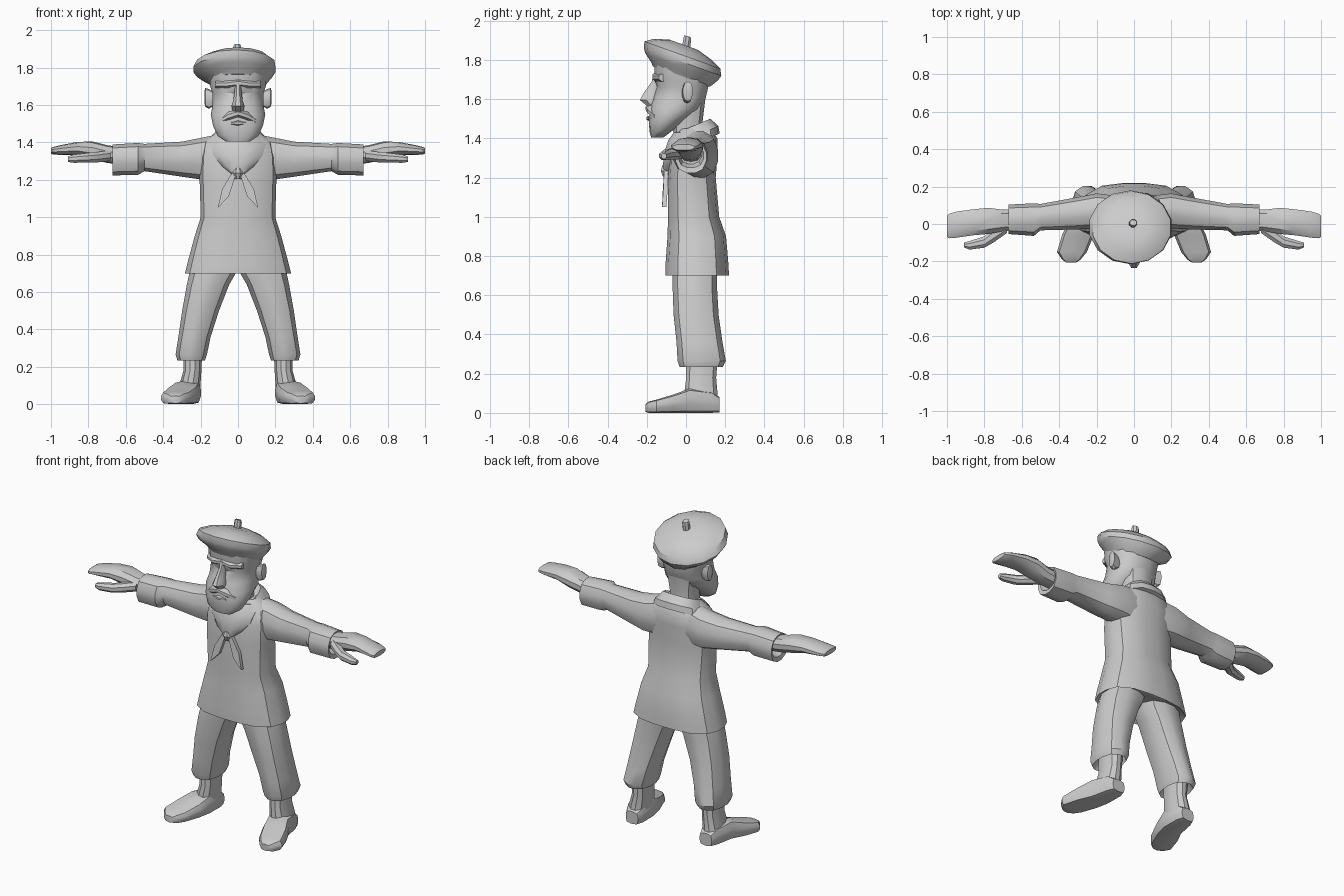
import bpy, bmesh, math

clay = bpy.data.materials.new("plain grey")
clay.diffuse_color = (0.6, 0.6, 0.6, 1)


def finish(name, bm, mirror=False, angle=35):
    bmesh.ops.recalc_face_normals(bm, faces=bm.faces[:])
    me = bpy.data.meshes.new(name)
    bm.to_mesh(me)
    bm.free()
    me.materials.append(clay)
    ob = bpy.data.objects.new(name, me)
    bpy.context.collection.objects.link(ob)
    if mirror:
        ob.modifiers.new("mirror", 'MIRROR').use_clip = False
    bpy.ops.object.select_all(action='DESELECT')
    ob.select_set(True)
    bpy.context.view_layer.objects.active = ob
    bpy.ops.object.shade_smooth_by_angle(angle=math.radians(angle))
    return ob


def loft(name, rings, axis='Z', n=12, p=2.5, slope=0, mirror=False, angle=35):
    """Skin superellipse rings: (position, min u, max u, min v, max v).
    u, v are x, y for axis Z; y, z for axis X; x, z for axis Y."""
    bm = bmesh.new()
    loops = []
    for t, u0, u1, v0, v1 in rings:
        loop = []
        for i in range(n):
            a = 2 * math.pi * (i + 0.5) / n
            c, s = math.cos(a), math.sin(a)
            r = (abs(c) ** p + abs(s) ** p) ** (-1 / p)
            u = (u0 + u1) / 2 + (u1 - u0) / 2 * c * r
            dv = (v1 - v0) / 2 * s * r
            v, w = (v0 + v1) / 2 + dv, t + slope * dv
            co = {'Z': (u, v, w), 'X': (w, u, v), 'Y': (u, w, v)}[axis]
            loop.append(bm.verts.new(co))
        loops.append(loop)
    for a, b in zip(loops, loops[1:]):
        for i in range(n):
            j = (i + 1) % n
            bm.faces.new((a[i], a[j], b[j], b[i]))
    bm.faces.new(loops[0])
    bm.faces.new(loops[-1])
    return finish(name, bm, mirror, angle)


def plate(name, front, thick, mirror=False):
    """Polygon of 3D points, thickened toward +y."""
    bm = bmesh.new()
    f = bm.faces.new([bm.verts.new(p) for p in front])
    ext = bmesh.ops.extrude_face_region(bm, geom=[f])
    for v in ext["geom"]:
        if isinstance(v, bmesh.types.BMVert):
            v.co.y += thick
    bm.faces.ensure_lookup_table()
    return finish(name, bm, mirror, 25)


# jacket with flared hem
loft("jacket", [
    (0.73, -0.24, 0.24, -0.07, 0.18),
    (0.70, -0.285, 0.285, -0.105, 0.22),
    (0.76, -0.27, 0.27, -0.105, 0.217),
    (0.90, -0.232, 0.232, -0.095, 0.205),
    (1.00, -0.200, 0.200, -0.092, 0.170),
    (1.20, -0.206, 0.206, -0.092, 0.152),
    (1.32, -0.205, 0.205, -0.085, 0.162),
    (1.40, -0.185, 0.185, -0.065, 0.160),
    (1.45, -0.120, 0.120, -0.030, 0.130)], n=16, p=2.8)

# sleeves with turned cuffs
loft("sleeve", [
    (0.08, -0.03, 0.15, 1.20, 1.45),
    (0.20, -0.025, 0.165, 1.20, 1.425),
    (0.30, -0.03, 0.145, 1.215, 1.405),
    (0.50, -0.035, 0.108, 1.245, 1.393),
    (0.535, -0.065, 0.112, 1.225, 1.398),
    (0.67, -0.055, 0.105, 1.222, 1.390),
    (0.665, -0.04, 0.09, 1.25, 1.375),
    (0.62, -0.03, 0.08, 1.27, 1.37)], 'X', mirror=True)

# hands
loft("hand", [
    (0.60, -0.03, 0.08, 1.28, 1.37),
    (0.70, -0.04, 0.078, 1.29, 1.385),
    (0.78, -0.055, 0.088, 1.31, 1.405),
    (0.86, -0.062, 0.080, 1.33, 1.402),
    (0.95, -0.075, 0.068, 1.333, 1.385),
    (0.99, -0.078, 0.055, 1.335, 1.375),
    (1.00, -0.070, 0.045, 1.34, 1.37)], 'X', n=10, mirror=True)
loft("thumb", [
    (0.68, -0.05, 0.02, 1.30, 1.36),
    (0.75, -0.10, -0.02, 1.292, 1.35),
    (0.80, -0.128, -0.065, 1.29, 1.345),
    (0.88, -0.138, -0.09, 1.29, 1.335),
    (0.91, -0.125, -0.10, 1.295, 1.325)], 'X', n=8, mirror=True)

# trousers
loft("trouser_leg", [
    (0.28, 0.19, 0.29, -0.01, 0.17),
    (0.235, 0.175, 0.325, -0.035, 0.19),
    (0.265, 0.165, 0.335, -0.045, 0.205),
    (0.36, 0.145, 0.320, -0.05, 0.188),
    (0.50, 0.100, 0.300, -0.065, 0.168),
    (0.64, 0.045, 0.275, -0.07, 0.160),
    (0.70, 0.010, 0.262, -0.07, 0.160),
    (0.78, -0.01, 0.24, -0.07, 0.160)], mirror=True)

# boots
loft("ankle", [
    (0.03, 0.205, 0.315, -0.01, 0.168),
    (0.10, 0.200, 0.315, -0.01, 0.162),
    (0.18, 0.195, 0.292, 0.0, 0.155),
    (0.30, 0.19, 0.295, 0.0, 0.165)], mirror=True)
loft("foot", [
    (0.172, 0.215, 0.300, 0.003, 0.08),
    (0.13, 0.200, 0.320, 0.0, 0.11),
    (0.02, 0.198, 0.345, 0.0, 0.125),
    (-0.06, 0.215, 0.385, 0.0, 0.095),
    (-0.15, 0.252, 0.412, 0.0, 0.068),
    (-0.19, 0.285, 0.385, 0.0, 0.058),
    (-0.207, 0.31, 0.36, 0.005, 0.045)], 'Y', p=4, mirror=True)

# head, neck and bearded jaw
loft("neck", [
    (1.36, -0.09, 0.09, -0.06, 0.10),
    (1.48, -0.085, 0.085, -0.07, 0.085),
    (1.60, -0.10, 0.10, -0.07, 0.10)])
loft("head", [
    (1.405, -0.065, 0.065, -0.178, -0.115),
    (1.435, -0.110, 0.110, -0.187, -0.075),
    (1.49, -0.135, 0.135, -0.190, -0.005),
    (1.55, -0.147, 0.147, -0.186, 0.070),
    (1.60, -0.136, 0.136, -0.168, 0.100),
    (1.665, -0.138, 0.138, -0.148, 0.115),
    (1.70, -0.150, 0.150, -0.163, 0.118),
    (1.80, -0.150, 0.150, -0.160, 0.09)], n=16, p=2.5)
loft("nose", [
    (1.565, -0.030, 0.030, -0.200, -0.12),
    (1.595, -0.036, 0.036, -0.237, -0.12),
    (1.625, -0.026, 0.026, -0.222, -0.12),
    (1.69, -0.018, 0.018, -0.176, -0.11),
    (1.73, -0.026, 0.026, -0.168, -0.11)], n=8)
loft("brow", [
    (0.0, -0.172, -0.12, 1.695, 1.74),
    (0.06, -0.172, -0.11, 1.690, 1.73),
    (0.12, -0.140, -0.08, 1.690, 1.73)], 'X', n=8, mirror=True)
loft("moustache", [
    (0.0, -0.208, -0.14, 1.535, 1.575),
    (0.05, -0.200, -0.13, 1.515, 1.565),
    (0.10, -0.165, -0.10, 1.495, 1.53)], 'X', n=8, mirror=True)
loft("lower_lip", [
    (-0.045, -0.19, -0.14, 1.495, 1.51),
    (0.0, -0.202, -0.14, 1.485, 1.52),
    (0.045, -0.19, -0.14, 1.495, 1.51)], 'X', n=8)
loft("ear", [
    (0.12, -0.015, 0.025, 1.60, 1.66),
    (0.155, -0.02, 0.030, 1.58, 1.685),
    (0.175, -0.015, 0.035, 1.59, 1.69),
    (0.18, -0.005, 0.028, 1.61, 1.67)], 'X', n=10, mirror=True)

# beret, tipped down toward the back
loft("beret", [
    (1.715, -0.150, 0.150, -0.168, 0.120),
    (1.735, -0.170, 0.165, -0.180, 0.140),
    (1.765, -0.225, 0.190, -0.207, 0.165),
    (1.790, -0.243, 0.205, -0.215, 0.180),
    (1.825, -0.225, 0.200, -0.212, 0.175),
    (1.855, -0.160, 0.160, -0.165, 0.130),
    (1.878, -0.070, 0.080, -0.085, 0.060)], n=14, p=2, slope=-0.36)
loft("beret_stem", [
    (1.86, -0.028, 0.016, -0.022, 0.022),
    (1.91, -0.026, 0.018, -0.014, 0.028),
    (1.922, -0.022, 0.014, -0.010, 0.024)], n=8, p=2, slope=-0.3)

# neckerchief: sloped collar, draped bib, knot and two tails
loft("collar", [
    (1.37, -0.165, 0.165, -0.09, 0.172),
    (1.41, -0.155, 0.155, -0.085, 0.165),
    (1.462, -0.110, 0.110, -0.060, 0.125),
    (1.440, -0.090, 0.090, -0.045, 0.105)], n=14, slope=0.42)
loft("bib", [
    (1.225, -0.028, 0.028, -0.115, -0.05),
    (1.27, -0.085, 0.085, -0.118, -0.04),
    (1.33, -0.135, 0.135, -0.112, 0.0),
    (1.39, -0.150, 0.150, -0.092, 0.05),
    (1.43, -0.125, 0.125, -0.065, 0.08)], n=12, p=2.2)
loft("knot", [
    (1.205, -0.018, 0.018, -0.118, -0.07),
    (1.235, -0.030, 0.030, -0.130, -0.07),
    (1.262, -0.020, 0.020, -0.122, -0.07)], n=8)
plate("scarf_tail", [
    (0.004, -0.112, 1.25), (0.030, -0.112, 1.24), (0.085, -0.115, 1.15),
    (0.108, -0.122, 1.05), (0.050, -0.120, 1.11), (0.030, -0.116, 1.17)],
    0.022, mirror=True)
